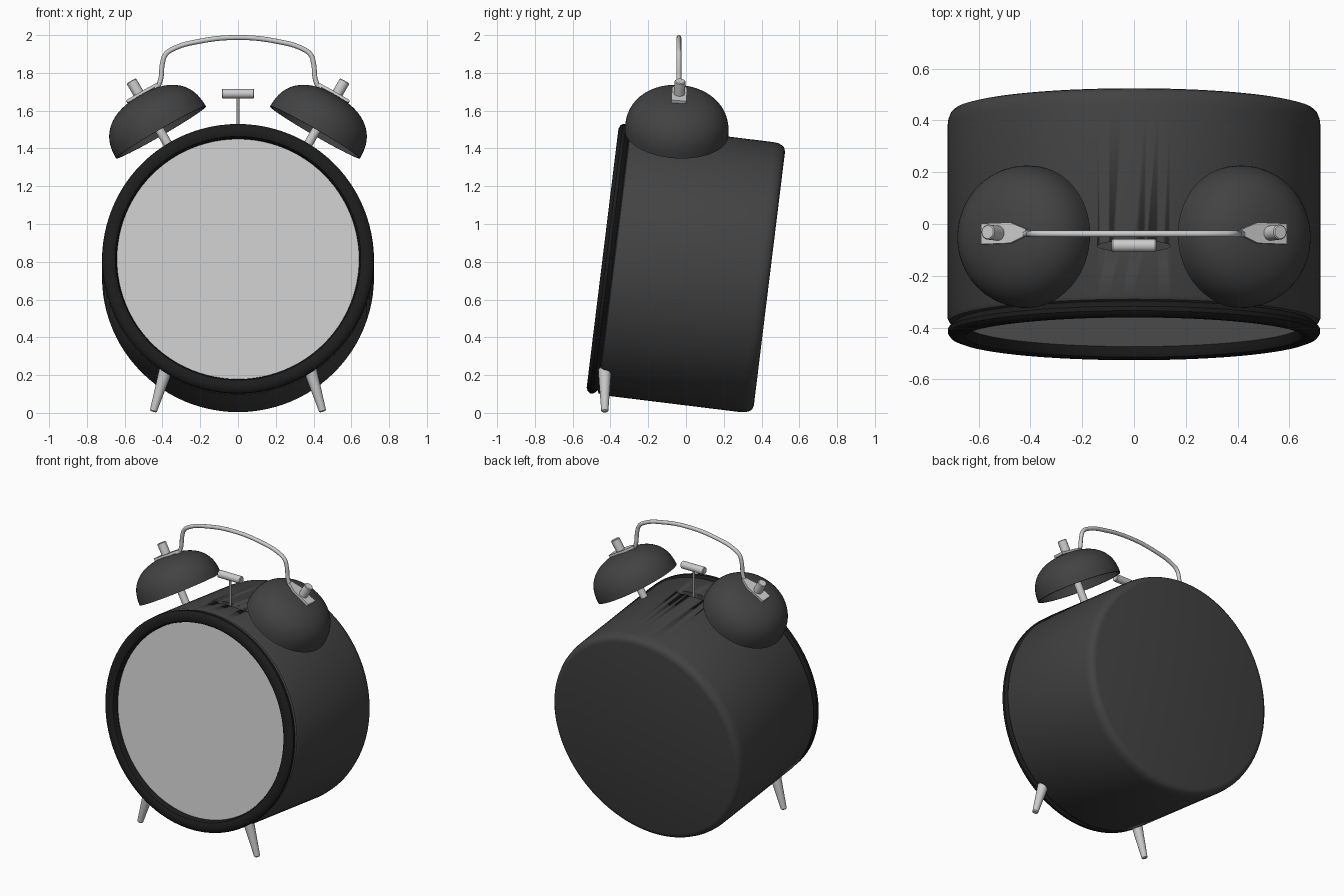
import bpy, bmesh
from math import radians, sin, cos, pi
from mathutils import Matrix, Vector

if "Cube" in bpy.data.objects:
    bpy.data.objects.remove(bpy.data.objects["Cube"])


def material(name, v):
    m = bpy.data.materials.new(name)
    m.diffuse_color = (v, v, v, 1)
    m.use_nodes = True
    m.node_tree.nodes["Principled BSDF"].inputs["Base Color"].default_value = m.diffuse_color
    return m


dark = material("dark_paint", 0.055)
black = material("black_rim", 0.012)


def finish(name, bm, mat=None, mirror=False, angle=35):
    bmesh.ops.remove_doubles(bm, verts=bm.verts, dist=1e-5)
    bmesh.ops.recalc_face_normals(bm, faces=bm.faces)
    me = bpy.data.meshes.new(name)
    bm.to_mesh(me)
    bm.free()
    ob = bpy.data.objects.new(name, me)
    bpy.context.collection.objects.link(ob)
    if mat:
        me.materials.append(mat)
    bpy.ops.object.select_all(action='DESELECT')
    ob.select_set(True)
    bpy.context.view_layer.objects.active = ob
    bpy.ops.object.shade_smooth_by_angle(angle=radians(angle))
    if mirror:
        ob.modifiers.new("mirror", 'MIRROR')
    return ob


def lathe(name, profile, matrix, mat=None, steps=96, closed=False, mirror=False):
    """Spin (radius, height) points around local z, then place by matrix."""
    bm = bmesh.new()
    vs = [bm.verts.new((r, 0, h)) for r, h in profile]
    es = [bm.edges.new(p) for p in zip(vs, vs[1:])]
    if closed:
        es.append(bm.edges.new((vs[-1], vs[0])))
    bmesh.ops.spin(bm, geom=vs + es, cent=(0, 0, 0), axis=(0, 0, 1),
                   angle=2 * pi, steps=steps, use_merge=True)
    bm.transform(matrix)
    return finish(name, bm, mat, mirror)


def rod(name, a, b, ra, rb, mirror=False, bevel=0.004):
    """Round bar from a to b with softened ends."""
    a, b = Vector(a), Vector(b)
    d = b - a
    m = Matrix.Translation(a) @ d.to_track_quat('Z', 'Y').to_matrix().to_4x4()
    n = d.length
    pts = [(0, 0), (ra - bevel, 0), (ra, bevel), (rb, n - bevel), (rb - bevel, n), (0, n)]
    return lathe(name, pts, m, steps=32, mirror=mirror)


# Case: drum lying along y, leaning back 7 degrees (local z runs front to back)
case = (Matrix.Translation((0, 0, 0.765)) @ Matrix.Rotation(radians(-7), 4, 'X')
        @ Matrix.Rotation(radians(-90), 4, 'X'))
body = lathe("clock_body", [(0, -0.385), (0.70, -0.385), (0.712, -0.38), (0.72, -0.365),
                            (0.72, 0.38), (0.717, 0.405), (0.708, 0.428), (0.695, 0.44),
                            (0.675, 0.445), (0, 0.445)], case, dark)
lathe("front_bezel", [(0.64, -0.385), (0.643, -0.425), (0.65, -0.438), (0.665, -0.445),
                      (0.69, -0.445), (0.708, -0.438), (0.718, -0.425), (0.718, -0.408),
                      (0.708, -0.395), (0.695, -0.385)], case, black, closed=True)
lathe("dial_face", [(0, -0.384), (0.645, -0.384), (0.645, -0.398), (0, -0.398)], case)

# Oval slot in the top for the hammer
bm = bmesh.new()
bmesh.ops.create_cone(bm, cap_ends=True, segments=48, radius1=1, radius2=1, depth=0.2,
                      matrix=Matrix.Translation((0, -0.085, 1.52))
                      @ Matrix.Diagonal((0.14, 0.021, 1, 1)))
cutter = finish("slot_cutter", bm)
cutter.hide_render = True
cutter.hide_viewport = False
cut = body.modifiers.new("slot", 'BOOLEAN')
cut.object = cutter
cut.operation = 'DIFFERENCE'
cut.solver = 'EXACT'
bpy.context.view_layer.objects.active = body
bpy.ops.object.modifier_apply(modifier="slot")
bpy.data.objects.remove(cutter)

# Hammer
rod("hammer_stem", (0, -0.085, 1.42), (0, -0.085, 1.68), 0.007, 0.007, bevel=0.001)
rod("hammer_head", (-0.086, -0.083, 1.69), (0.086, -0.083, 1.69), 0.025, 0.025)

# Bells: flattened domes, splayed 30 degrees and mirrored
bell = (Matrix.Translation((0.4075, -0.05, 1.485)) @ Matrix.Rotation(radians(-4), 4, 'X')
        @ Matrix.Rotation(radians(30), 4, 'Y'))


def dome(a, h, n=18, e=2 / 2.4):
    return [(a * max(cos(i * pi / 2 / n), 0) ** e if i < n else 0,
             h * sin(i * pi / 2 / n) ** e) for i in range(n + 1)]


lathe("bells", dome(0.275, 0.225) + dome(0.263, 0.213)[::-1] + [(0.275, 0)],
      bell, dark, steps=64, mirror=True)


def on_bell(x, z, y=0):
    return bell @ Vector((x, y, z))


rod("bell_posts", on_bell(0, -0.14), on_bell(0, 0.22), 0.024, 0.024, mirror=True)
rod("bell_nuts", on_bell(0, 0.22), on_bell(0, 0.315), 0.029, 0.029, mirror=True)

# Handle tabs: flat plates on the bell crowns, tapering into the wire
bm = bmesh.new()
outline = [(0.075, 0.04), (-0.055, 0.04), (-0.085, 0.028), (-0.125, 0.012)]
outline += [(x, -y) for x, y in reversed(outline)]
f = bm.faces.new([bm.verts.new((x, y, 0.222)) for x, y in outline])
top = bmesh.ops.extrude_face_region(bm, geom=[f])
bmesh.ops.translate(bm, vec=(0, 0, 0.016),
                    verts=[v for v in top["geom"] if isinstance(v, bmesh.types.BMVert)])
bm.transform(bell)
finish("handle_tabs", bm, mirror=True)

# Handle wire arching between the two tabs
half = [(0.455, 1.712), (0.425, 1.732), (0.41, 1.765), (0.40, 1.85), (0.385, 1.895),
        (0.345, 1.926), (0.20, 1.968)]
path = half + [(0, 1.987)] + [(-x, z) for x, z in reversed(half)]
cu = bpy.data.curves.new("handle", 'CURVE')
cu.dimensions = '3D'
cu.bevel_depth = 0.013
cu.bevel_resolution = 4
cu.use_fill_caps = True
sp = cu.splines.new('BEZIER')
sp.bezier_points.add(len(path) - 1)
for p, (x, z) in zip(sp.bezier_points, path):
    p.co = (x, -0.038, z)
    p.handle_left_type = p.handle_right_type = 'AUTO'
bpy.context.collection.objects.link(bpy.data.objects.new("handle", cu))

# Front legs: tapered and splayed
rod("front_legs", (0.449, -0.43, 0.006), (0.38, -0.43, 0.235), 0.019, 0.035,
    mirror=True, bevel=0.006)
